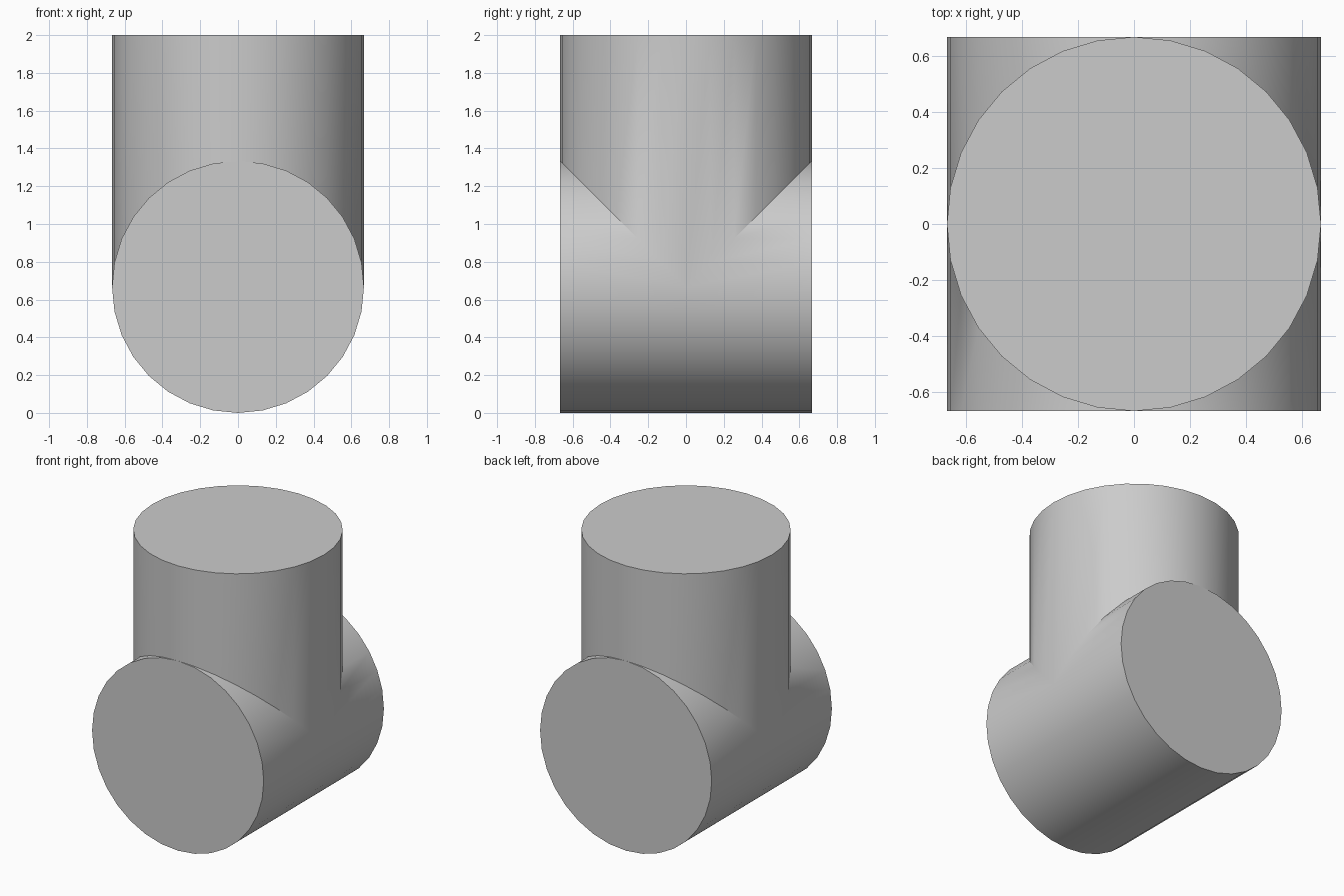
import bpy, bmesh, math

cube = bpy.data.objects.get("Cube")
if cube:
    bpy.data.objects.remove(cube, do_unlink=True)

R = 2 / 3       # pipe radius, also the height of the horizontal axis
SIDES = 32
ring = [(R * math.cos(2 * math.pi * i / SIDES), R * math.sin(2 * math.pi * i / SIDES))
        for i in range(SIDES)]

bm = bmesh.new()


def arm(inner, outer):
    """Skin a pipe arm between two loops and close its outer end."""
    a = [bm.verts.new(p) for p in inner]
    b = [bm.verts.new(p) for p in outer]
    for i in range(SIDES):
        j = (i + 1) % SIDES
        bm.faces.new((a[i], a[j], b[j], b[i]))
    bm.faces.new(b)


# Upright arm, mitred onto the horizontal pipe
arm([(x, s, R + abs(s)) for x, s in ring], [(x, s, 2) for x, s in ring])

# Front and back arms, mitred above and meeting in the middle below
for side in (-1, 1):
    arm([(x, side * max(s, 0), R + s) for x, s in ring],
        [(x, side * R, R + s) for x, s in ring])

# Weld the arms; the mitre points at the crown coincide with the pipe ends
bmesh.ops.remove_doubles(bm, verts=bm.verts, dist=1e-4)
bmesh.ops.recalc_face_normals(bm, faces=bm.faces)

mesh = bpy.data.meshes.new("tee_pipe")
bm.to_mesh(mesh)
bm.free()
tee = bpy.data.objects.new("tee_pipe", mesh)
bpy.context.collection.objects.link(tee)

# Plain grey
grey = bpy.data.materials.new("plain_grey")
grey.use_nodes = True
colour = (0.6, 0.6, 0.6, 1)
grey.diffuse_color = colour
grey.node_tree.nodes["Principled BSDF"].inputs["Base Color"].default_value = colour
mesh.materials.append(grey)

bpy.ops.object.select_all(action="DESELECT")
tee.select_set(True)
bpy.context.view_layer.objects.active = tee
bpy.ops.object.shade_smooth_by_angle(angle=math.radians(30))
